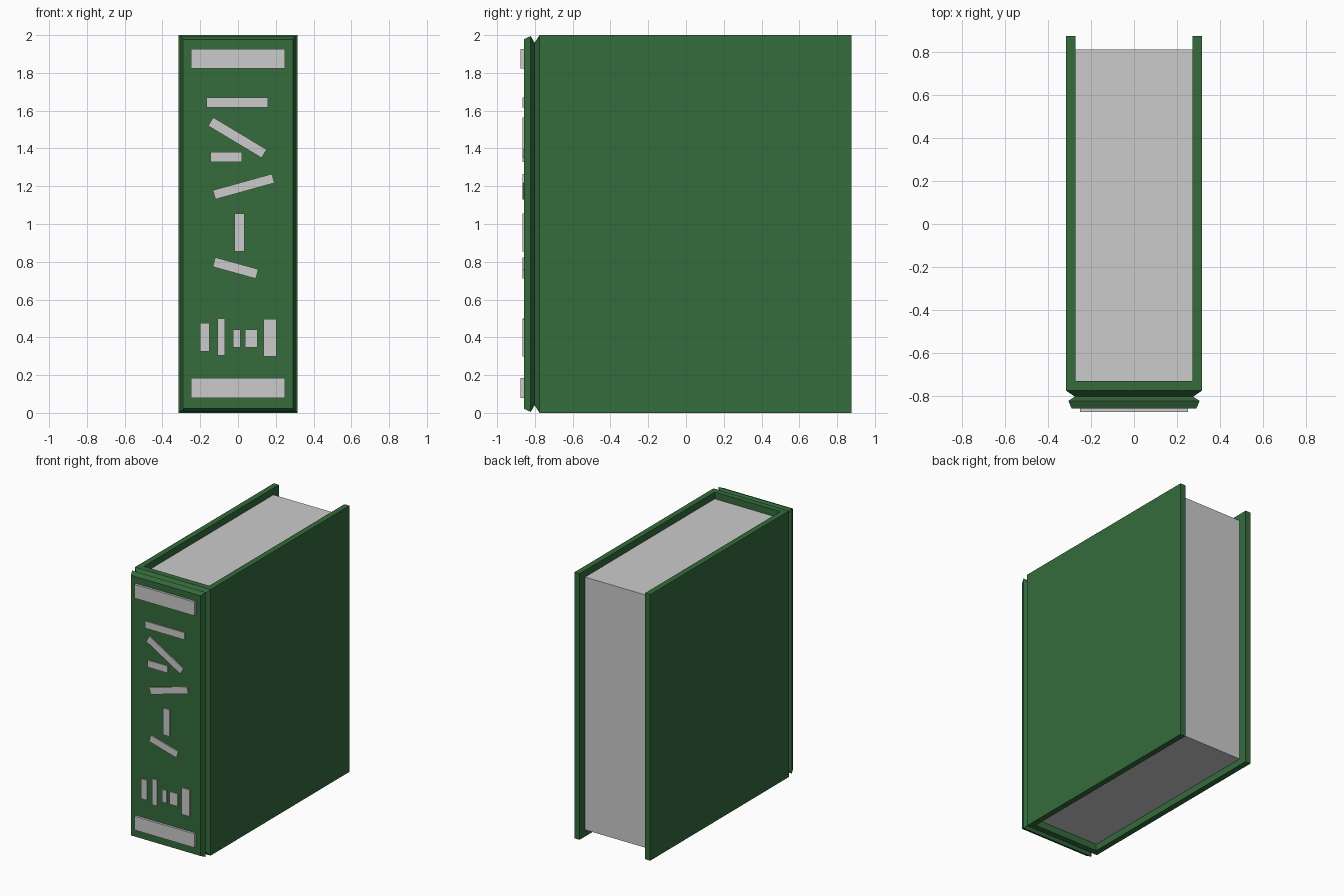
import bpy, bmesh
from math import radians
from mathutils import Matrix

if "Cube" in bpy.data.objects:
    bpy.data.objects.remove(bpy.data.objects["Cube"])

green = bpy.data.materials.new("green")
green.diffuse_color = (0.035, 0.145, 0.045, 1)
green.use_nodes = True
green.node_tree.nodes["Principled BSDF"].inputs["Base Color"].default_value = green.diffuse_color


def finish(name, bm, mat=None):
    bmesh.ops.recalc_face_normals(bm, faces=bm.faces)
    me = bpy.data.meshes.new(name)
    bm.to_mesh(me)
    bm.free()
    ob = bpy.data.objects.new(name, me)
    if mat:
        me.materials.append(mat)
    bpy.context.collection.objects.link(ob)
    return ob


def box(name, center, size, angle=0):
    bm = bmesh.new()
    m = (Matrix.Translation(center) @ Matrix.Rotation(radians(-angle), 4, 'Y')
         @ Matrix.Diagonal((*size, 1)))
    bmesh.ops.create_cube(bm, size=1, matrix=m)
    return finish(name, bm)


# Cover: lofted spine with hinge groove, then two boards extruded backwards
bm = bmesh.new()
# (y, half width, inset from top and bottom)
sections = [(-0.858, 0.29, 0.022), (-0.822, 0.305, 0.005), (-0.802, 0.275, 0.04),
            (-0.775, 0.315, 0.0), (-0.73, 0.315, 0.0)]
rings = []
for y, hx, inset in sections:
    xs = [-hx, -hx + 0.043, hx - 0.043, hx]
    rings.append([bm.verts.new((x, y, inset)) for x in xs]
                 + [bm.verts.new((x, y, 2 - inset)) for x in reversed(xs)])
for a, b in zip(rings, rings[1:]):
    for i in range(8):
        j = (i + 1) % 8
        bm.faces.new((a[i], a[j], b[j], b[i]))
bm.faces.new(rings[0])
r = rings[-1]
bm.faces.new((r[1], r[2], r[5], r[6]))
boards = [bm.faces.new((r[0], r[1], r[6], r[7])), bm.faces.new((r[2], r[3], r[4], r[5]))]
for f in boards:
    ext = bmesh.ops.extrude_discrete_faces(bm, faces=[f])["faces"]
    for v in ext[0].verts:
        v.co.y = 0.875
finish("cover", bm, green)

# Page block
box("pages", (0, 0.04, 1.0), (0.544, 1.54, 1.9))

# Raised bands on the spine
for name, z in (("upper_band", 1.875), ("lower_band", 0.132)):
    box(name, (0, -0.861, z), (0.5, 0.028, 0.104))

# Abstract decorative strips: x, z, width, height, angle
strips = [(-0.003, 1.642, 0.325, 0.053, 0), (-0.003, 1.457, 0.33, 0.052, -31),
          (-0.062, 1.354, 0.165, 0.052, 0), (0.03, 1.198, 0.325, 0.05, 15.5),
          (0.009, 0.955, 0.053, 0.2, 0), (-0.013, 0.767, 0.237, 0.052, -15.5),
          (-0.176, 0.4, 0.052, 0.15, 0), (-0.088, 0.402, 0.04, 0.195, 0),
          (-0.007, 0.394, 0.04, 0.094, 0), (0.07, 0.394, 0.068, 0.094, 0),
          (0.17, 0.398, 0.068, 0.2, 0)]
for i, (x, z, w, h, a) in enumerate(strips):
    box(f"spine_strip_{i + 1}", (x, -0.858, z), (w, 0.016, h), a)
